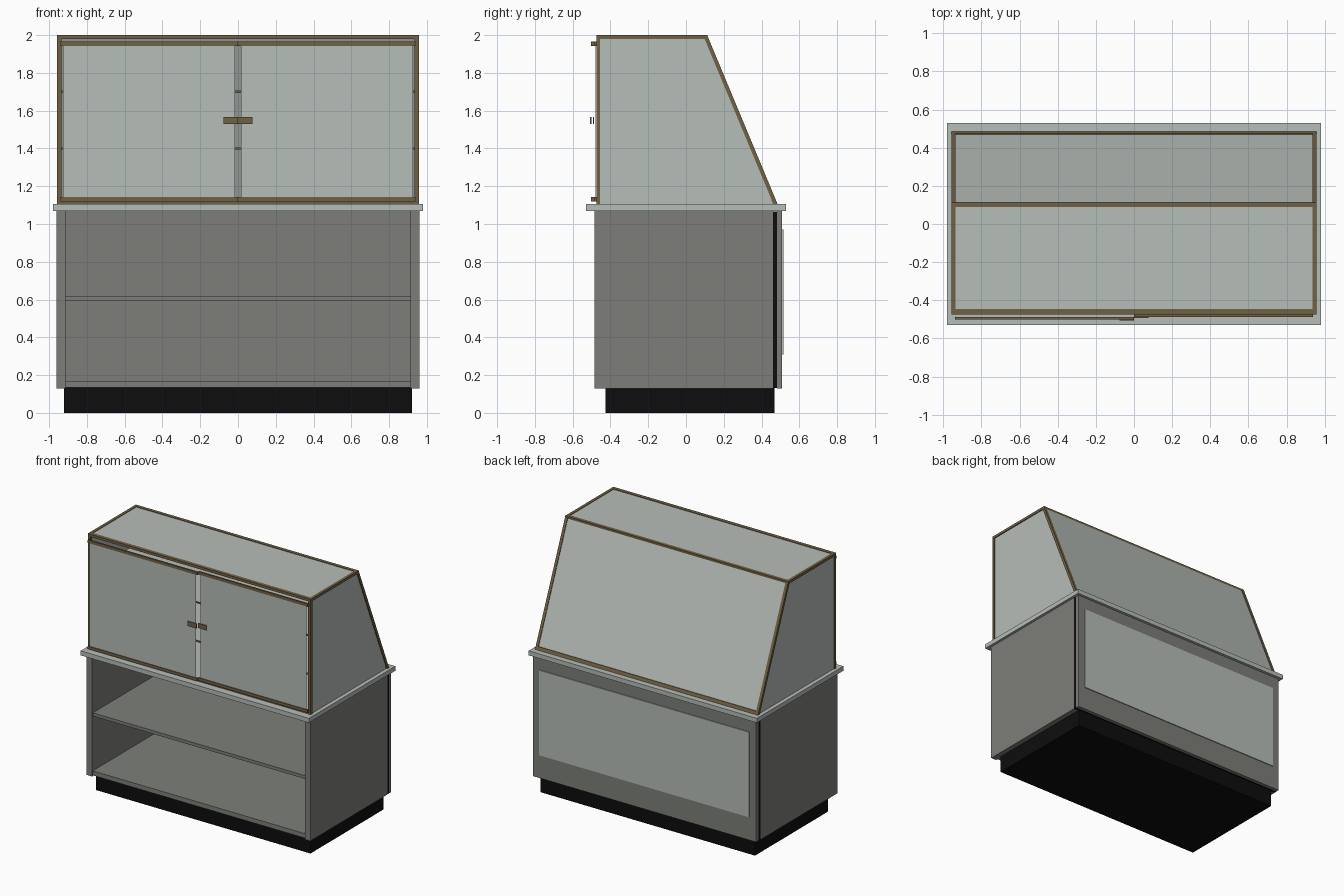
import bpy, bmesh

if "Cube" in bpy.data.objects:
    bpy.data.objects.remove(bpy.data.objects["Cube"])


def material(name, color):
    m = bpy.data.materials.new(name)
    m.diffuse_color = (*color, 1)
    m.use_nodes = True
    m.node_tree.nodes["Principled BSDF"].inputs["Base Color"].default_value = m.diffuse_color
    return m


GLASS = material("pale grey glass", (0.47, 0.51, 0.48))
GREY = material("cabinet grey", (0.205, 0.212, 0.192))
BRONZE = material("bronze trim", (0.165, 0.12, 0.058))
BLACK = material("black base", (0.004, 0.004, 0.004))


def prism(name, mat, x0, x1, pts):
    """Extrude a (y, z) profile from x0 to x1."""
    bm = bmesh.new()
    face = bm.faces.new([bm.verts.new((x0, y, z)) for y, z in pts])
    ext = bmesh.ops.extrude_face_region(bm, geom=[face])["geom"]
    bmesh.ops.translate(bm, vec=(x1 - x0, 0, 0),
                        verts=[v for v in ext if isinstance(v, bmesh.types.BMVert)])
    bmesh.ops.recalc_face_normals(bm, faces=bm.faces)
    mesh = bpy.data.meshes.new(name)
    bm.to_mesh(mesh)
    bm.free()
    mesh.materials.append(mat)
    ob = bpy.data.objects.new(name, mesh)
    bpy.context.collection.objects.link(ob)
    return ob


def box(name, mat, x0, x1, y0, y1, z0, z1):
    return prism(name, mat, x0, x1, [(y0, z0), (y1, z0), (y1, z1), (y0, z1)])


def slope(z):
    """y of the slanted outer glass line at height z."""
    return 0.485 + (z - 1.105) / 0.895 * (0.112 - 0.485)


def slanted(z0, z1, d0, d1):
    """Profile parallel to the slant, between offsets d0 and d1 inward in y."""
    return [(slope(z0) - d1, z0), (slope(z0) - d0, z0),
            (slope(z1) - d0, z1), (slope(z1) - d1, z1)]


# Base cabinet
box("plinth", BLACK, -0.92, 0.92, -0.425, 0.468, 0, 0.14)
box("bottom_board", GREY, -0.914, 0.914, -0.475, 0.45, 0.135, 0.17)
box("middle_shelf", GREY, -0.914, 0.914, -0.475, 0.45, 0.595, 0.62)
box("cabinet_back", GREY, -0.914, 0.914, 0.44, 0.46, 0.135, 1.07)
box("black_core_board", BLACK, -0.96, 0.96, 0.46, 0.482, 0.131, 1.066)
box("display_panel", GREY, -0.958, 0.958, 0.482, 0.508, 0.13, 1.07)
box("display_plate", GLASS, -0.90, 0.90, 0.508, 0.515, 0.31, 0.97)
box("countertop", GLASS, -0.98, 0.98, -0.53, 0.53, 1.07, 1.105)

# Parts repeated left and right
for s, side in ((-1, "left"), (1, "right")):
    box(side + "_cabinet_side", GREY, s * 0.914, s * 0.96, -0.485, 0.46, 0.13, 1.07)
    prism(side + "_glass", GLASS, s * 0.944, s * 0.950,
          [(-0.465, 1.105), (0.475, 1.105), (0.104, 1.99), (-0.465, 1.99)])
    box(side + "_upright", BRONZE, s * 0.935, s * 0.957, -0.475, -0.455, 1.105, 2.0)
    box(side + "_top_bar", BRONZE, s * 0.935, s * 0.957, -0.475, 0.10, 1.98, 2.0)
    prism(side + "_slanted_bar", BRONZE, s * 0.935, s * 0.957, slanted(1.105, 2.0, 0, 0.022))

    # Sliding door: the left one runs in the outer track
    y = -0.502 if s < 0 else -0.488
    box(side + "_door_glass", GLASS, s * 0.015, s * 0.926, y + 0.006, y + 0.008, 1.13, 1.955)
    box(side + "_door_bottom_rail", BRONZE, 0, s * 0.94, y, y + 0.014, 1.12, 1.142)
    box(side + "_door_top_rail", BRONZE, 0, s * 0.94, y, y + 0.014, 1.943, 1.965)
    box(side + "_door_handle", BRONZE, 0, s * 0.077, y - 0.005, y + 0.001, 1.53, 1.567)

# Glass case frame and panes
box("front_top_bar", BRONZE, -0.957, 0.957, -0.475, -0.447, 1.98, 2.0)
box("front_bottom_bar", BRONZE, -0.94, 0.94, -0.472, -0.455, 1.105, 1.118)
box("ridge_bar", BRONZE, -0.957, 0.957, 0.088, 0.114, 1.98, 2.0)
prism("slant_bottom_bar", BRONZE, -0.957, 0.957, slanted(1.105, 1.128, 0, 0.024))
box("top_glass", GLASS, -0.945, 0.945, -0.465, 0.10, 1.990, 1.996)
prism("slanted_glass", GLASS, -0.945, 0.945, slanted(1.105, 1.995, 0.005, 0.011))

# Inner glass shelves with trim edge
for name, z in (("lower", 1.4), ("upper", 1.7)):
    box(name + "_glass_shelf", GLASS, -0.94, 0.94, -0.44, slope(z) - 0.03, z - 0.005, z + 0.005)
    box(name + "_shelf_trim", BRONZE, -0.94, 0.94, -0.448, -0.44, z - 0.006, z + 0.006)
